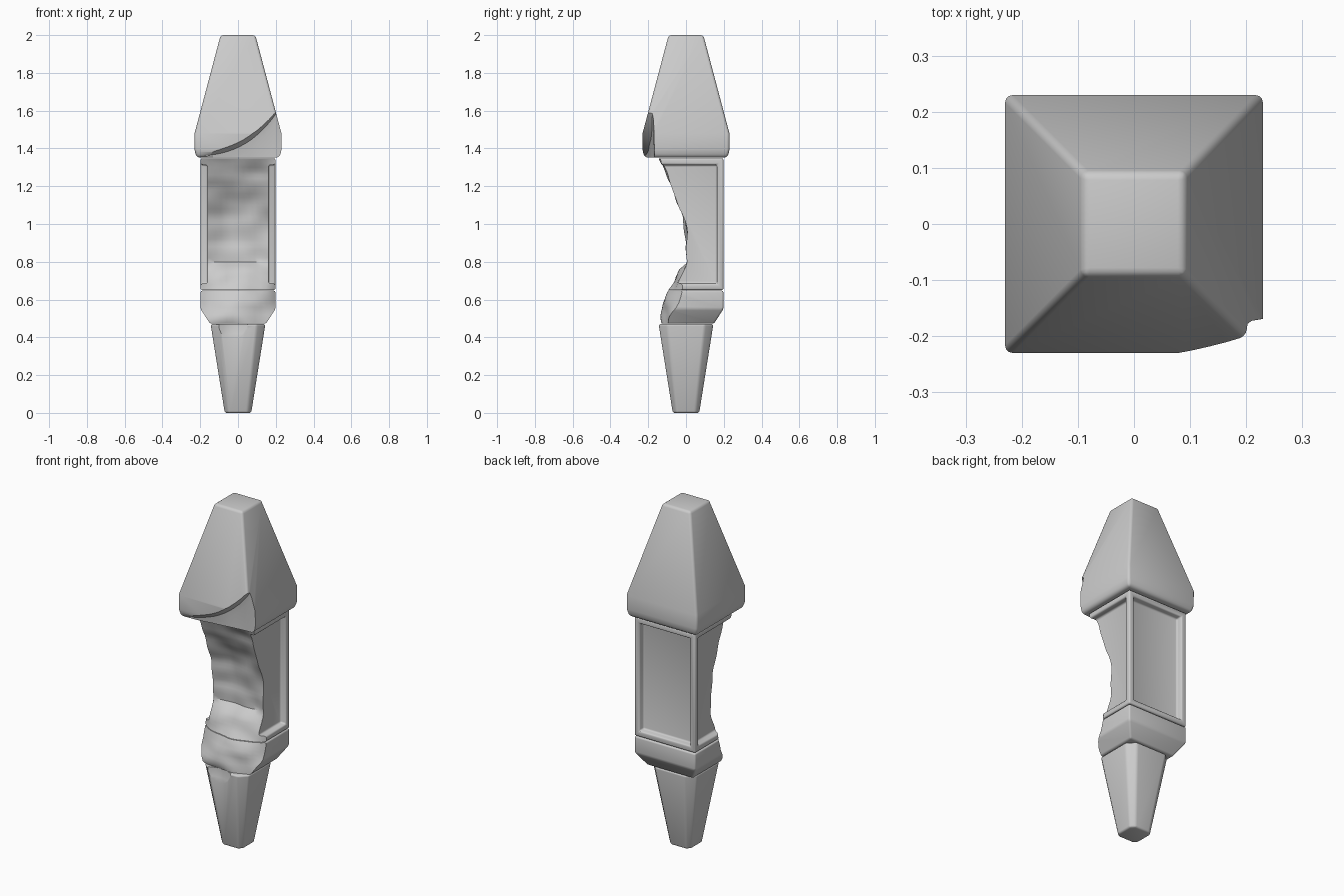
import bpy, bmesh
from mathutils import Vector, noise

if "Cube" in bpy.data.objects:
    bpy.data.objects.remove(bpy.data.objects["Cube"])

stone = bpy.data.materials.new("worn grey stone")
stone.use_nodes = True
stone.diffuse_color = (0.6, 0.6, 0.6, 1)
stone.node_tree.nodes["Principled BSDF"].inputs["Base Color"].default_value = (0.6, 0.6, 0.6, 1)


def finish(name, bm):
    bmesh.ops.recalc_face_normals(bm, faces=bm.faces)
    mesh = bpy.data.meshes.new(name)
    bm.to_mesh(mesh)
    bm.free()
    mesh.materials.append(stone)
    ob = bpy.data.objects.new(name, mesh)
    bpy.context.collection.objects.link(ob)
    return ob


def select(ob):
    bpy.ops.object.select_all(action='DESELECT')
    ob.select_set(True)
    bpy.context.view_layer.objects.active = ob


def loft(levels):
    """Square tower from (z, half width, corner chamfer) levels."""
    bm = bmesh.new()
    rings = []
    for z, r, c in levels:
        ring = []
        for sx, sy in ((1, 1), (-1, 1), (-1, -1), (1, -1)):
            pts = [(sx * r, sy * (r - c)), (sx * (r - c), sy * r)] if c else [(sx * r, sy * r)]
            if sx * sy < 0:
                pts.reverse()
            ring += [bm.verts.new((x, y, z)) for x, y in pts]
        rings.append(ring)
    for a, b in zip(rings, rings[1:]):
        n = len(a)
        for i in range(n):
            bm.faces.new((a[i], a[(i + 1) % n], b[(i + 1) % n], b[i]))
    bm.faces.new(rings[0])
    bm.faces.new(rings[-1])
    bmesh.ops.recalc_face_normals(bm, faces=bm.faces)
    return bm


def break_cutter(name, rows, rough):
    """Solid lying in front of a broken surface given as rows of points."""
    bm = bmesh.new()
    grids = [[], []]
    for row in rows:
        back = []
        for p in row:
            v = Vector(p)
            v.y += rough * noise.noise(v * 9)
            back.append(bm.verts.new(v))
        grids[0].append(back)
        grids[1].append([bm.verts.new((p[0], -0.6, p[2])) for p in row])
    for g in grids:
        for a, b in zip(g, g[1:]):
            for i in range(len(a) - 1):
                bm.faces.new((a[i], a[i + 1], b[i + 1], b[i]))
    border = [e for e in bm.edges if e.is_boundary]
    bmesh.ops.bridge_loops(bm, edges=border)
    ob = finish(name, bm)
    ob.hide_render = True
    return ob


def bevel(ob, width):
    select(ob)
    m = ob.modifiers.new("worn edges", 'BEVEL')
    m.width, m.segments, m.limit_method = width, 3, 'ANGLE'
    m.angle_limit = 0.3
    bpy.ops.object.modifier_apply(modifier=m.name)


def cut(ob, cutter):
    select(ob)
    m = ob.modifiers.new("break", 'BOOLEAN')
    m.operation, m.solver, m.object = 'DIFFERENCE', 'EXACT', cutter
    bpy.ops.object.modifier_apply(modifier=m.name)


def lerp_profile(z, profile):
    for a, b in zip(profile, profile[1:]):
        if a[0] >= z >= b[0]:
            t = (a[0] - z) / (a[0] - b[0])
            return [p + (q - p) * t for p, q in zip(a[1:], b[1:])]
    return profile[-1][1:]


# Cap: tapered block
cap = finish("cap", loft([(1.352, 0.218, 0), (1.385, 0.23, 0), (1.48, 0.23, 0), (2, 0.092, 0)]))
bevel(cap, 0.014)

# Body: square block with sunken panels
bm = loft([(0.65, 0.198, 0), (1.348, 0.198, 0)])
sides = [f for f in bm.faces if abs(f.normal.z) < 0.5]
bmesh.ops.inset_individual(bm, faces=sides, thickness=0.047)
for f in sides:
    r = bmesh.ops.inset_individual(bm, faces=[f], thickness=0.004, depth=-0.036)
body = finish("panelled_body", bm)
bevel(body, 0.009)

# Collar under the body
collar = finish("collar", loft([(0.472, 0.148, 0), (0.55, 0.198, 0), (0.647, 0.198, 0)]))
bevel(collar, 0.009)

# Leg: tapered with chamfered corners
leg = finish("tapered_leg", loft([(0, 0.07, 0.022), (0.47, 0.145, 0.045)]))
bevel(leg, 0.01)

# Broken front of body and collar: (z, y at centre, y at sides)
scoop = [(1.38, -.145, -.145), (1.3, -.11, -.125), (1.2, -.05, -.08), (1.05, .005, -.03),
         (.9, .025, 0), (.8, .02, 0), (.765, -.025, .005), (.7, -.065, -.02),
         (.65, -.095, -.02), (.58, -.125, -.045), (.5, -.125, -.08), (.44, -.115, -.09)]
rows = []
for k in range(48):
    z = 1.38 - 0.94 * k / 47
    yc, ye = lerp_profile(z, scoop)
    row = []
    for i in range(19):
        x = 0.27 * (i / 9 - 1)
        row.append((x, yc + (ye - yc) * min(1.4, (x / 0.19) ** 2), z))
    rows.append(row)
front_break = break_cutter("front_break", rows, 0.02)
cut(body, front_break)
cut(collar, front_break)

# Chipped front corner of the cap, below a sagging curve
rows = [[], [], [], []]
for i in range(17):
    x = -0.24 + 0.5 * i / 16
    t = (x + 0.24) / 0.5
    top = 1.375 + 0.04 * t + 0.28 * t ** 3
    depth = -0.215 + 0.05 * t
    for row, z, y in zip(rows, (1.3, top - 0.06, top - 0.02, top + 0.02),
                         (depth + 0.004, depth, depth - 0.004, -0.25)):
        row.append((x, y, z))
cap_break = break_cutter("cap_break", rows, 0.006)
cut(cap, cap_break)

# Small chip at the top of the leg
rows = []
for z, y in ((0.5, -0.115), (0.46, -0.118), (0.42, -0.124), (0.38, -0.136)):
    rows.append([(-0.1 + 0.025 * i, y - 0.002 * abs(i - 3) ** 2, z) for i in range(7)])
leg_break = break_cutter("leg_break", rows, 0.004)
cut(leg, leg_break)

for cutter in (front_break, cap_break, leg_break):
    bpy.data.objects.remove(cutter)
for ob in (cap, body, collar, leg):
    select(ob)
    bpy.ops.object.shade_smooth_by_angle(angle=0.6)
